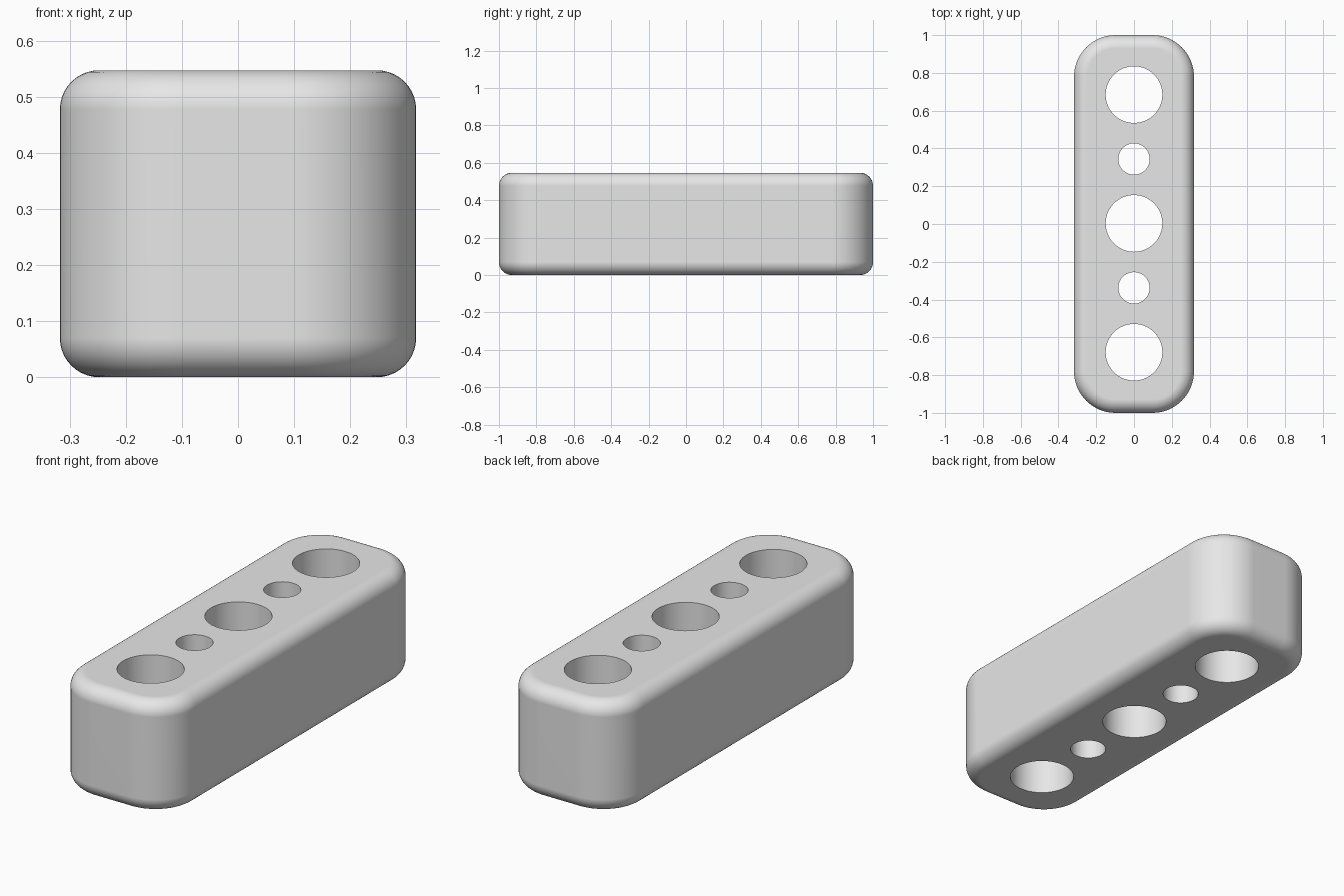
import bpy
import bmesh
import math

cube = bpy.data.objects.get("Cube")
if cube:
    bpy.data.objects.remove(cube, do_unlink=True)

WIDTH, LENGTH, HEIGHT = 0.635, 2.0, 0.547
CORNER, FILLET = 0.22, 0.07

grey = bpy.data.materials.new("plain_grey")
grey.use_nodes = True
grey.diffuse_color = (0.8, 0.8, 0.8, 1)
grey.node_tree.nodes["Principled BSDF"].inputs["Base Color"].default_value = (0.8, 0.8, 0.8, 1)


def is_vertical(edge):
    a, b = edge.verts
    return abs(a.co.z - b.co.z) > HEIGHT / 2


def round_edges(bm, edges, radius, segments):
    bmesh.ops.bevel(bm, geom=edges, offset=radius, offset_type='OFFSET',
                    segments=segments, profile=0.5, affect='EDGES')


# Block: rounded upright corners, then filleted top and bottom rims
bm = bmesh.new()
bmesh.ops.create_cube(bm, size=1)
for v in bm.verts:
    v.co.x *= WIDTH
    v.co.y *= LENGTH
    v.co.z = (v.co.z + 0.5) * HEIGHT
round_edges(bm, [e for e in bm.edges if is_vertical(e)], CORNER, 16)
round_edges(bm, [e for e in bm.edges if not is_vertical(e)], FILLET, 10)
mesh = bpy.data.meshes.new("drilled_block")
bm.to_mesh(mesh)
bm.free()
mesh.materials.append(grey)
block = bpy.data.objects.new("drilled_block", mesh)
bpy.context.collection.objects.link(block)

# Through holes: three large alternating with two small
cutters = []
for i in range(-2, 3):
    radius = 0.083 if i % 2 else 0.15
    bpy.ops.mesh.primitive_cylinder_add(vertices=64, radius=radius, depth=HEIGHT * 2,
                                        location=(0, i * 0.341 + 0.003, HEIGHT / 2))
    cutter = bpy.context.object
    cutter.name = "hole_cutter"
    cutter.hide_render = True
    cutter.data.materials.append(grey)
    cutters.append(cutter)
    cut = block.modifiers.new("hole", 'BOOLEAN')
    cut.operation = 'DIFFERENCE'
    cut.solver = 'EXACT'
    cut.object = cutter

bpy.ops.object.select_all(action='DESELECT')
block.select_set(True)
bpy.context.view_layer.objects.active = block
for name in [m.name for m in block.modifiers]:
    bpy.ops.object.modifier_apply(modifier=name)
for cutter in cutters:
    bpy.data.objects.remove(cutter, do_unlink=True)

# Smooth fillets and bores, crisp hole rims, flat faces kept level
bpy.ops.object.shade_smooth_by_angle(angle=math.radians(30))
level = block.modifiers.new("level_normals", 'WEIGHTED_NORMAL')
level.keep_sharp = True
